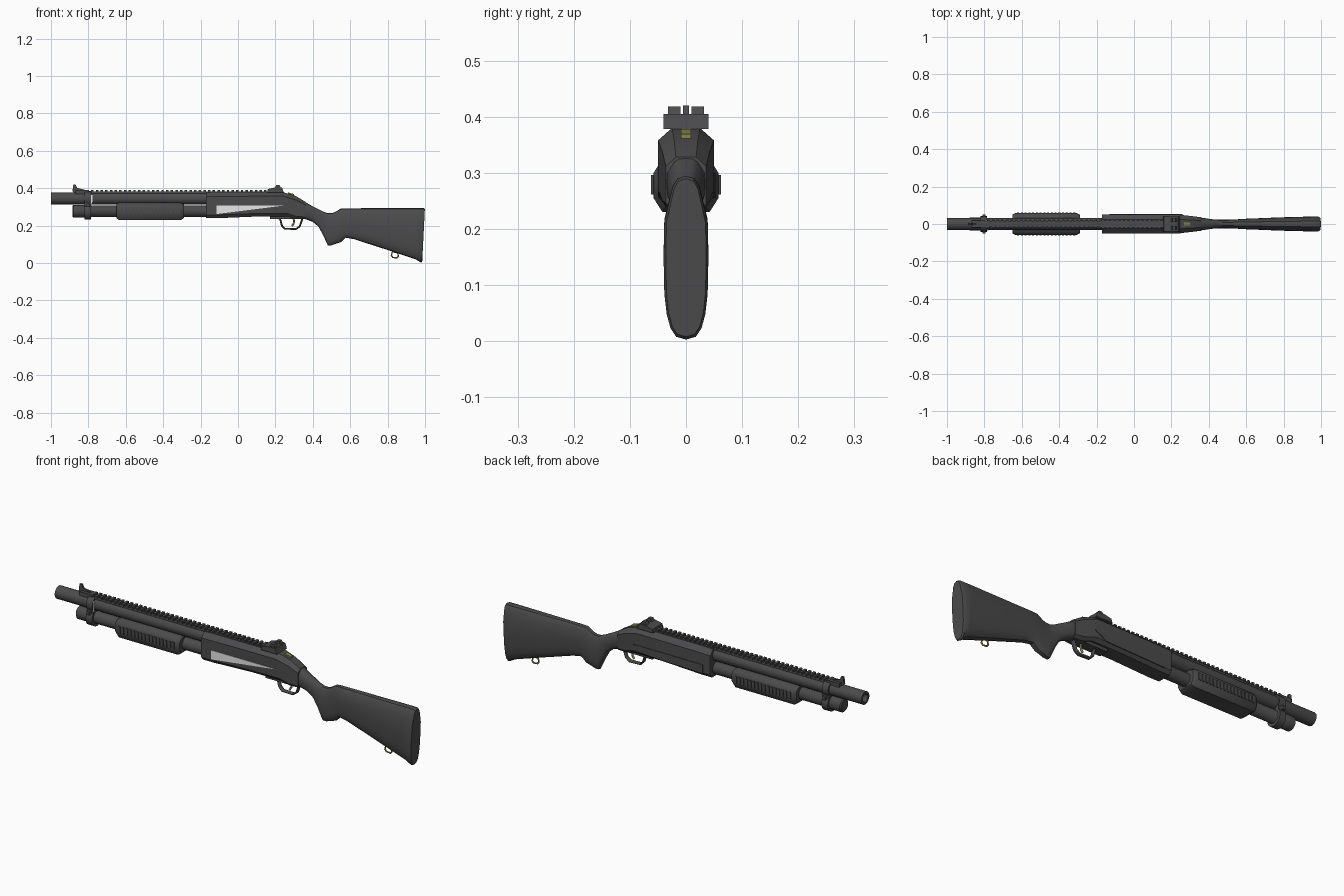
import bpy, bmesh, math
from mathutils import Matrix, Vector

cube = bpy.data.objects.get("Cube")
if cube:
    bpy.data.objects.remove(cube, do_unlink=True)


def material(name, rgb):
    m = bpy.data.materials.new(name)
    m.use_nodes = True
    m.diffuse_color = (*rgb, 1)
    m.node_tree.nodes["Principled BSDF"].inputs["Base Color"].default_value = (*rgb, 1)
    return m


GREY = material("dark grey", (0.07, 0.07, 0.073))
OLIVE = material("olive brass", (0.25, 0.25, 0.07))
PALE = material("pale grey", (0.85, 0.85, 0.85))


def finish(name, bm, mat=GREY, smooth=True):
    bmesh.ops.recalc_face_normals(bm, faces=bm.faces)
    me = bpy.data.meshes.new(name)
    bm.to_mesh(me)
    bm.free()
    ob = bpy.data.objects.new(name, me)
    bpy.context.collection.objects.link(ob)
    me.materials.append(mat)
    if smooth:
        bpy.ops.object.select_all(action='DESELECT')
        ob.select_set(True)
        bpy.context.view_layer.objects.active = ob
        bpy.ops.object.shade_smooth_by_angle(angle=math.radians(35))
    return ob


def add_box(bm, x, y, z):
    """Add a box from three (low, high) ranges."""
    mid = Vector([(a + b) / 2 for a, b in (x, y, z)])
    size = [b - a for a, b in (x, y, z)]
    bmesh.ops.create_cube(bm, size=1, matrix=Matrix.Translation(mid) @ Matrix.Diagonal((*size, 1)))


def boxes(name, ranges, mat=GREY):
    bm = bmesh.new()
    for r in ranges:
        add_box(bm, *r)
    return finish(name, bm, mat, False)


def loft(name, sections, ring):
    """Skin rings placed along x; a section is x, top, bottom, half width, lean."""
    bm = bmesh.new()
    rows = []
    for x, top, bot, half, *lean in sections:
        k = lean[0] if lean else 0
        rows.append([bm.verts.new((x + k * v, y * half, (top + bot) / 2 + v * (top - bot) / 2))
                     for y, v in ring])
    for a, b in zip(rows, rows[1:]):
        for i in range(len(ring)):
            j = (i + 1) % len(ring)
            bm.faces.new((a[i], a[j], b[j], b[i]))
    bm.faces.new(rows[0])
    bm.faces.new(rows[-1])
    return finish(name, bm)


def tube(name, profile, z):
    """Turn an (x, radius) profile around an axis along x."""
    ring = [(math.cos(i * math.tau / 28), math.sin(i * math.tau / 28)) for i in range(28)]
    return loft(name, [(x, z + r, z - r, r) for x, r in profile], ring)


def plate(name, points, y0, y1, mat=GREY):
    """Extrude a side outline of (x, z) points across y."""
    bm = bmesh.new()
    face = bm.faces.new([bm.verts.new((x, y0, z)) for x, z in points])
    new = bmesh.ops.extrude_face_region(bm, geom=[face])["geom"]
    bmesh.ops.translate(bm, vec=(0, y1 - y0, 0), verts=[v for v in new if isinstance(v, bmesh.types.BMVert)])
    return finish(name, bm, mat, False)


def wire(name, points, radius, mat=GREY, cyclic=False, widen=1):
    """Bent rod through (x, z) points, optionally widened across y."""
    cu = bpy.data.curves.new(name, 'CURVE')
    cu.dimensions = '3D'
    cu.bevel_depth = radius
    cu.bevel_resolution = 2
    sp = cu.splines.new('POLY')
    sp.points.add(len(points) - 1)
    for p, (x, z) in zip(sp.points, points):
        p.co = (x, 0, z, 1)
    sp.use_cyclic_u = cyclic
    cu.use_fill_caps = True
    ob = bpy.data.objects.new(name, cu)
    ob.scale.y = widen
    bpy.context.collection.objects.link(ob)
    cu.materials.append(mat)
    return ob


# Barrel and magazine tube, with a hollow muzzle
tube("barrel", [(-0.95, 0.02), (-1, 0.02), (-1, 0.032), (-0.1, 0.032)], 0.345)
tube("magazine_tube", [(-0.885, 0.028), (-0.88, 0.034), (-0.82, 0.034),
                       (-0.815, 0.031), (-0.1, 0.031)], 0.277)

# Clamp joining the two tubes
ring = [(math.cos(i * math.tau / 20), math.sin(i * math.tau / 20)) for i in range(20)]
for name, z, r in (("upper_clamp", 0.345, 0.04), ("lower_clamp", 0.275, 0.043)):
    tube(name, [(-0.82, r), (-0.785, r)], z)
boxes("clamp_bridge", [((-0.82, -0.785), (-0.032, 0.032), (0.28, 0.35)),
                       ((-0.81, -0.795), (-0.05, 0.05), (0.3, 0.318))])
boxes("clamp_gap", [((-0.785, -0.778), (-0.034, -0.03), (0.315, 0.368))], PALE)

# Pump grip: chamfered sleeve with side ribs
grip_ring = [(0.55, 1), (0.85, 0.8), (1, 0.5), (1, -0.45), (0.72, -1)]
grip_ring += [(-y, v) for y, v in reversed(grip_ring)]
loft("pump_grip", [(-0.65, 0.315, 0.24, 0.05), (-0.635, 0.323, 0.23, 0.058),
                   (-0.305, 0.323, 0.23, 0.058), (-0.29, 0.315, 0.24, 0.05)], grip_ring)
ribs = []
for i in range(16):
    x = -0.625 + i * 0.02
    for side in (-1, 1):
        ribs.append(((x, x + 0.011), tuple(sorted((side * 0.055, side * 0.062))), (0.262, 0.296)))
boxes("pump_grip_ribs", ribs)

# Receiver: chamfered body, rear tang
body_ring = [(0.5, 1), (1, 0.66), (1, -0.75), (0.7, -1)]
body_ring += [(-y, v) for y, v in reversed(body_ring)]
loft("receiver", [(-0.17, 0.378, 0.24, 0.05), (-0.11, 0.38, 0.24, 0.05), (0.1, 0.38, 0.249, 0.05),
                  (0.24, 0.38, 0.25, 0.05), (0.265, 0.372, 0.25, 0.047),
                  (0.31, 0.358, 0.235, 0.042), (0.36, 0.328, 0.235, 0.036)], body_ring)
plate("loading_opening", [(-0.115, 0.308), (0.25, 0.308), (-0.115, 0.262)], -0.052, -0.049, PALE)
plate("side_panel", [(-0.13, 0.3), (-0.13, 0.255), (0.2, 0.265), (0.26, 0.3)], 0.049, 0.053)

# Top rail with cross teeth
boxes("rail_base", [((-0.82, 0.2), (-0.017, 0.017), (0.365, 0.383))])
boxes("rail_teeth", [((-0.81 + i * 0.025, -0.797 + i * 0.025), (-0.022, 0.022), (0.38, 0.391))
                     for i in range(39)])

# Sights
plate("front_sight", [(-0.885, 0.385), (-0.88, 0.42), (-0.868, 0.42), (-0.86, 0.402),
                      (-0.82, 0.392), (-0.82, 0.37), (-0.87, 0.37)], -0.005, 0.005)
boxes("front_sight_base", [((-0.87, -0.8), (-0.02, 0.02), (0.37, 0.39))])
plate("rear_sight_base", [(0.155, 0.378), (0.16, 0.396), (0.2, 0.405), (0.235, 0.405),
                          (0.245, 0.378)], -0.04, 0.04)
for name, low in (("right", -0.032), ("left", 0.01)):
    plate(name + "_rear_sight_ear", [(0.195, 0.4), (0.205, 0.418), (0.222, 0.418), (0.23, 0.4)],
          low, low + 0.022)

# Safety and trigger
plate("safety_button", [(0.265, 0.365), (0.268, 0.378), (0.3, 0.369), (0.3, 0.355)], -0.009, 0.009, OLIVE)
wire("trigger", [(0.295, 0.245), (0.3, 0.225), (0.297, 0.21), (0.288, 0.198)], 0.005, OLIVE)
wire("trigger_guard", [(0.2, 0.252), (0.225, 0.235), (0.235, 0.2), (0.25, 0.184), (0.31, 0.182),
                       (0.33, 0.196), (0.345, 0.24)], 0.005, widen=2.6)
boxes("trigger_plate", [((0.17, 0.35), (-0.025, 0.025), (0.235, 0.27))])

# Stock: rounded skin from wrist through grip to butt
power = 0.7
soft = [(math.copysign(abs(y) ** power, y), math.copysign(abs(v) ** power, v)) for y, v in ring]
soft = [(y * (0.87 if v > 0.5 else 1), v) for y, v in soft]
loft("stock", [(0.325, 0.345, 0.238, 0.036), (0.36, 0.326, 0.235, 0.034), (0.4, 0.303, 0.22, 0.028),
               (0.43, 0.288, 0.195, 0.024), (0.455, 0.275, 0.15, 0.023), (0.48, 0.267, 0.095, 0.023),
               (0.5, 0.267, 0.095, 0.023), (0.52, 0.273, 0.102, 0.024), (0.55, 0.292, 0.112, 0.025),
               (0.575, 0.293, 0.136, 0.027), (0.62, 0.293, 0.128, 0.029), (0.8, 0.294, 0.07, 0.036),
               (0.95, 0.295, 0.02, 0.04), (0.985, 0.295, 0.003, 0.04, 0.007),
               (0.992, 0.29, 0.008, 0.036, 0.007)], soft)

# Sling loop under the stock
wire("sling_loop", [(0.825, 0.06), (0.82, 0.04), (0.828, 0.03), (0.85, 0.028), (0.858, 0.036), (0.853, 0.055)],
     0.004, OLIVE, True)
